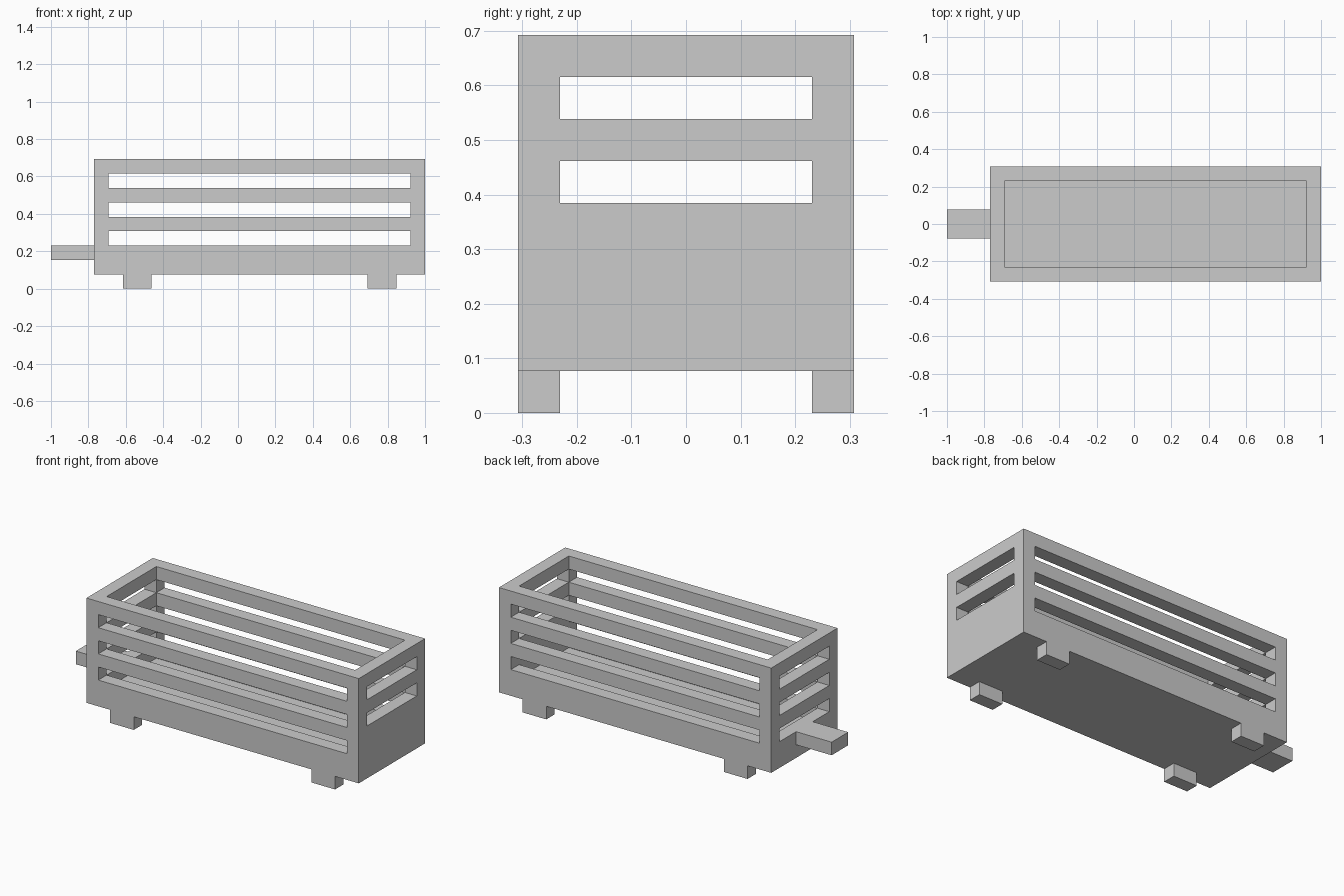
import bpy
import bmesh

if "Cube" in bpy.data.objects:
    bpy.data.objects.remove(bpy.data.objects["Cube"])

U = 1 / 13  # the whole model sits on a 26-step grid along x


def box(name, x, y, z):
    """Box object from (min, max) ranges in grid steps."""
    bm = bmesh.new()
    bmesh.ops.create_cube(bm, size=1)
    for v in bm.verts:
        v.co = [r[1] * U if c > 0 else r[0] * U for c, r in zip(v.co, (x, y, z))]
    mesh = bpy.data.meshes.new(name)
    bm.to_mesh(mesh)
    bm.free()
    obj = bpy.data.objects.new(name, mesh)
    bpy.context.collection.objects.link(obj)
    return obj


def cut(target, name, x, y, z):
    """Subtract a hidden box from the target."""
    cutter = box(name, x, y, z)
    cutter.hide_render = True
    cutter.hide_viewport = True
    cutter.display_type = 'WIRE'
    mod = target.modifiers.new(name, 'BOOLEAN')
    mod.operation = 'DIFFERENCE'
    mod.solver = 'EXACT'
    mod.object = cutter


# Open-topped cart body with one-step walls and floor
body = box("cart_body", (-10, 13), (-4, 4), (1, 9))
cut(body, "interior_cutter", (-9, 12), (-3, 3), (2, 10))

# Slots between the slats: both long sides and the hitch end
for z in (3, 5, 7):
    cut(body, f"side_slot_cutter_{z}", (-9, 12), (-5, 5), (z, z + 1))
    cut(body, f"hitch_end_slot_cutter_{z}", (-11, -8), (-3, 3), (z, z + 1))

# The other end is solid below its two slots
for z in (5, 7):
    cut(body, f"plain_end_slot_cutter_{z}", (11, 14), (-3, 3), (z, z + 1))

# Hitch bar
box("hitch_bar", (-13, -10), (-1, 1), (2, 3))

# Four feet flush with the long sides
for end, x in (("hitch_end", -8), ("plain_end", 9)):
    for side, y in (("front", -4), ("back", 3)):
        box(f"{side}_{end}_foot", (x, x + 2), (y, y + 1), (0, 1))
